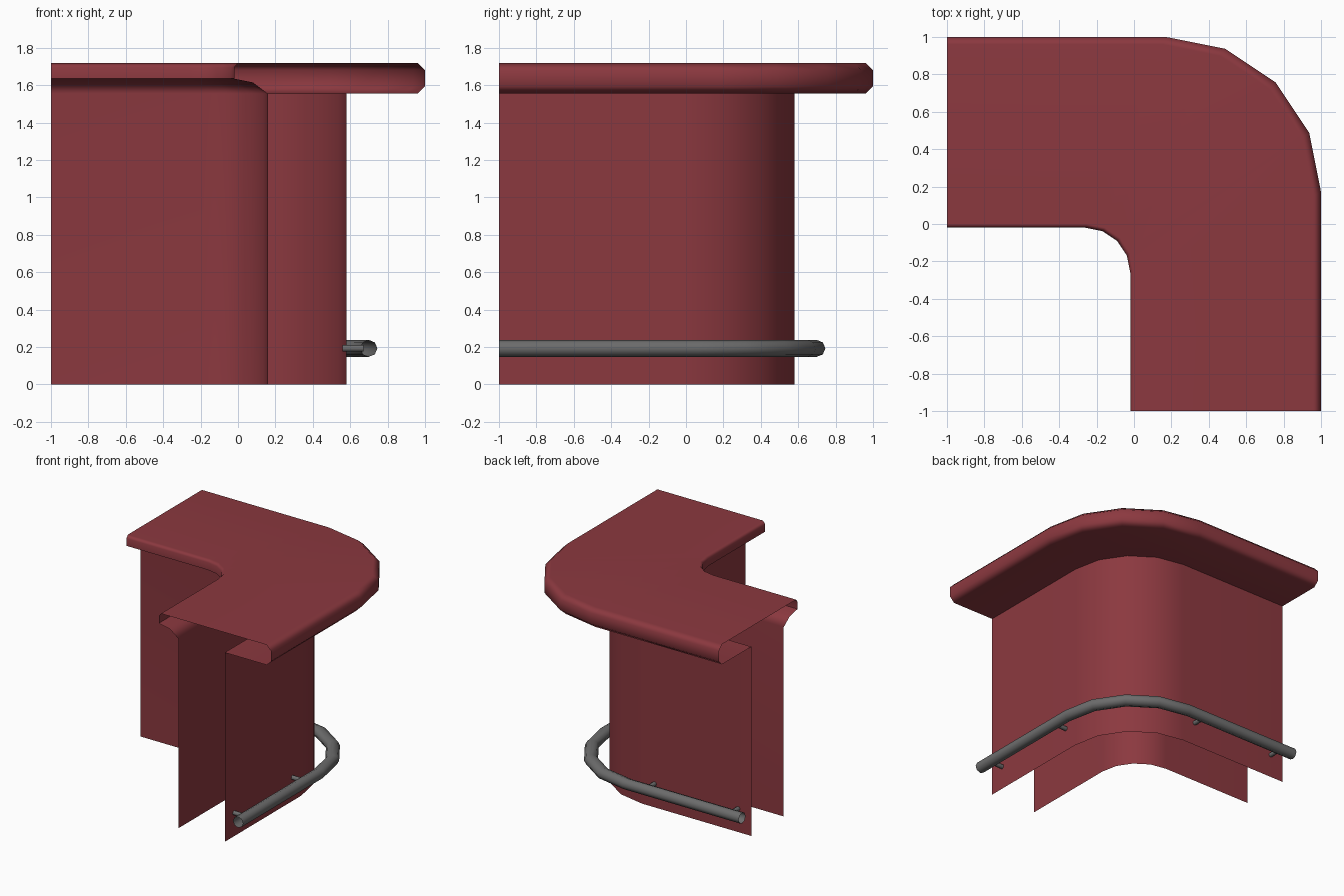
import bpy, math
from mathutils import Vector

if "Cube" in bpy.data.objects:
    bpy.data.objects.remove(bpy.data.objects["Cube"])


def material(name, rgb):
    m = bpy.data.materials.new(name)
    m.diffuse_color = (*rgb, 1)
    m.use_nodes = True
    m.node_tree.nodes["Principled BSDF"].inputs["Base Color"].default_value = m.diffuse_color
    return m


RED = material("red_paint", (0.26, 0.04, 0.05))
GREY = material("dark_metal", (0.15, 0.15, 0.15))
ARC_STEPS = 4


def corner_path(p):
    """L-shaped path at offset p: straight arm, rounded corner, straight arm."""
    c = -0.26 + 0.43 * (p + 0.02) / 1.02
    r = p - c
    arc = [(c + r * math.cos(k * math.pi / 2 / ARC_STEPS),
            c + r * math.sin(k * math.pi / 2 / ARC_STEPS)) for k in range(ARC_STEPS + 1)]
    return [(p, -1), *arc, (-1, p)]


def finish(obj, mat, angle=60):
    obj.data.materials.append(mat)
    bpy.ops.object.select_all(action='DESELECT')
    obj.select_set(True)
    bpy.context.view_layer.objects.active = obj
    bpy.ops.object.shade_smooth_by_angle(angle=math.radians(angle))


def sweep(name, profile, mat, closed=False):
    """Sweep an (offset, height) profile round the corner."""
    rows = [[(x, y, z) for x, y in corner_path(p)] for p, z in profile]
    n, m = len(rows), len(rows[0])
    faces = []
    for i in range(n if closed else n - 1):
        a, b = i * m, (i + 1) % n * m
        faces += [(a + j, b + j, b + j + 1, a + j + 1) for j in range(m - 1)]
    mesh = bpy.data.meshes.new(name)
    mesh.from_pydata([v for row in rows for v in row], [], faces)
    obj = bpy.data.objects.new(name, mesh)
    bpy.context.collection.objects.link(obj)
    finish(obj, mat)
    return obj


# Counter: inner wall, flared inner lip, flat top, rounded outer edge, outer wall
counter = sweep("counter", [
    (0.16, 0), (0.16, 1.555), (0.08, 1.615), (-0.02, 1.635), (-0.02, 1.695), (0.0, 1.72),
    (0.96, 1.72), (1.0, 1.68), (1.0, 1.595), (0.96, 1.555), (0.58, 1.555), (0.58, 0)], RED)
wn = counter.modifiers.new("flat_shading", 'WEIGHTED_NORMAL')
wn.keep_sharp = True

# Foot rail: open-ended tube following the outer wall
RAIL, RAIL_Z, RAIL_R = 0.70, 0.193, 0.045
sweep("foot_rail", [(RAIL + RAIL_R * math.cos(-k * math.pi / 4),
                     RAIL_Z + RAIL_R * math.sin(-k * math.pi / 4)) for k in range(8)],
      GREY, closed=True)

# Rail brackets: two short rods on each arm
for along in (-0.88, -0.12):
    for side in (0, 1):
        start, end = 0.56, 0.67
        mid = (start + end) / 2
        loc = (along, mid, RAIL_Z) if side else (mid, along, RAIL_Z)
        axis = Vector((0, 1, 0)) if side else Vector((1, 0, 0))
        bpy.ops.mesh.primitive_cylinder_add(
            vertices=8, radius=0.018, depth=end - start, location=loc,
            rotation=axis.to_track_quat('Z', 'Y').to_euler())
        rod = bpy.context.object
        rod.name = "rail_bracket"
        finish(rod, GREY, 50)
